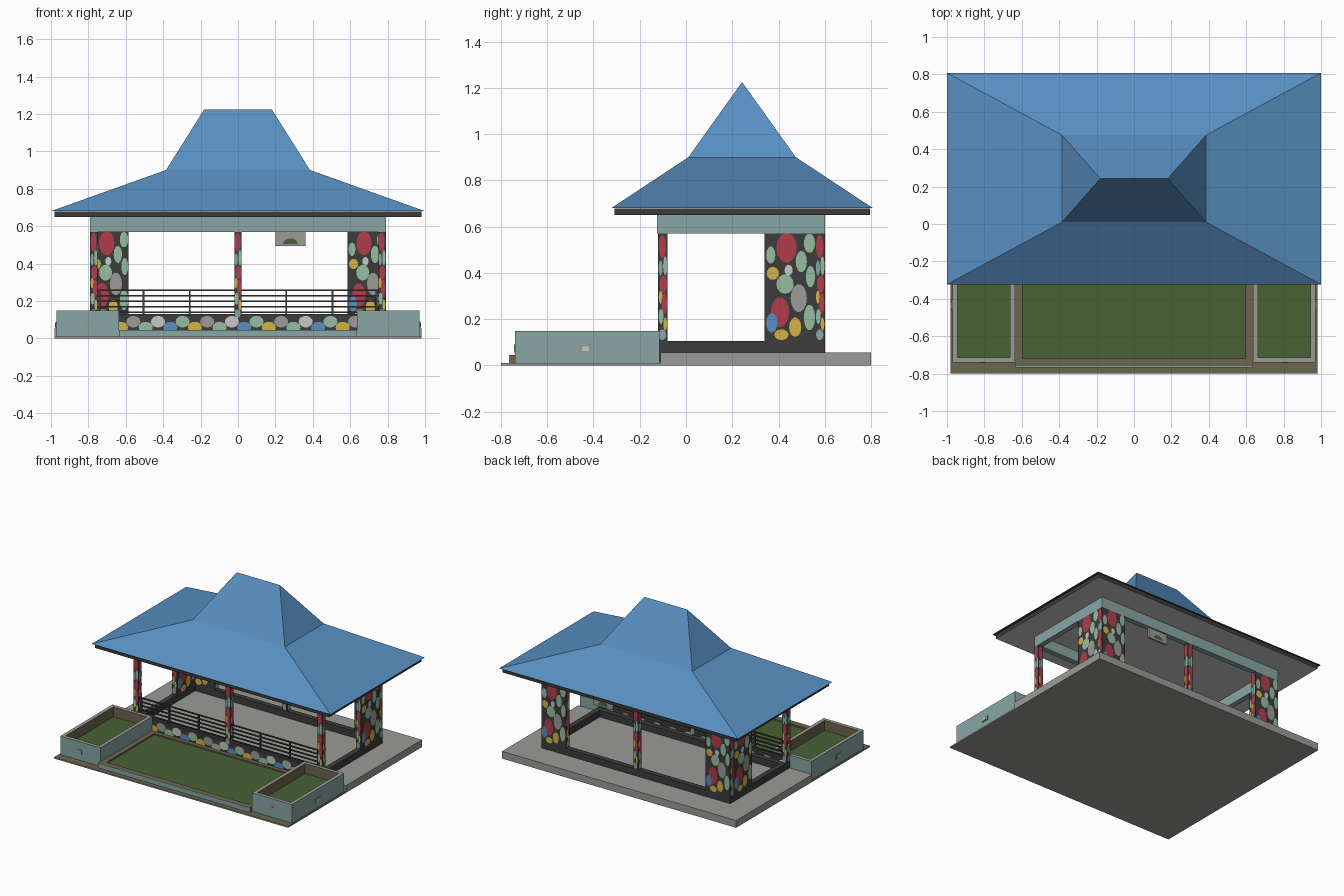
import bpy, bmesh
from math import sin, cos, pi
from mathutils import Vector

cube = bpy.data.objects.get("Cube")
if cube:
    bpy.data.objects.remove(cube, do_unlink=True)

# Palette, given as sRGB bytes and stored as linear values
PALETTE = {
    "blue": (88, 143, 193), "charcoal": (60, 60, 60), "teal": (136, 166, 165),
    "concrete": (155, 156, 151), "grass": (72, 98, 52), "soil": (110, 101, 79),
    "red": (178, 60, 75), "pale_green": (150, 190, 160), "yellow": (212, 180, 70),
    "off_white": (200, 200, 200),
}
NAMES = list(PALETTE)
MATS = []
for name, rgb in PALETTE.items():
    m = bpy.data.materials.new(name)
    m.use_nodes = True
    col = [((c / 255 + 0.055) / 1.055) ** 2.4 for c in rgb] + [1]
    m.diffuse_color = col
    m.node_tree.nodes["Principled BSDF"].inputs["Base Color"].default_value = col
    MATS.append(m)


def finish(name, bm):
    me = bpy.data.meshes.new(name)
    bm.to_mesh(me)
    bm.free()
    for m in MATS:
        me.materials.append(m)
    ob = bpy.data.objects.new(name, me)
    bpy.context.collection.objects.link(ob)
    return ob


def rect(bm, x0, x1, y0, y1, z):
    return [bm.verts.new(p) for p in ((x0, y0, z), (x1, y0, z), (x1, y1, z), (x0, y1, z))]


def bridge(bm, a, b, color):
    for i in range(4):
        j = (i + 1) % 4
        bm.faces.new((a[i], a[j], b[j], b[i])).material_index = NAMES.index(color)


def cap(bm, loop, color, down=False):
    f = bm.faces.new(loop[::-1] if down else loop)
    f.material_index = NAMES.index(color)


def add_box(bm, x0, x1, y0, y1, z0, z1, color, top=None, bottom=None):
    a, b = rect(bm, x0, x1, y0, y1, z0), rect(bm, x0, x1, y0, y1, z1)
    bridge(bm, a, b, color)
    cap(bm, b, top or color)
    cap(bm, a, bottom or color, True)


def box(name, *args, **kw):
    bm = bmesh.new()
    add_box(bm, *args, **kw)
    return finish(name, bm)


def ring(name, x0, x1, y0, y1, z0, z1, t, outer, top, inner):
    """Open rectangular frame with wall thickness t."""
    bm = bmesh.new()
    inside = (x0 + t, x1 - t, y0 + t, y1 - t)
    a, b = rect(bm, x0, x1, y0, y1, z0), rect(bm, x0, x1, y0, y1, z1)
    c, d = rect(bm, *inside, z1), rect(bm, *inside, z0)
    for p, q, color in ((a, b, outer), (b, c, top), (c, d, inner), (d, a, outer)):
        bridge(bm, p, q, color)
    return finish(name, bm)


# Mosaic layouts: u, v, half width, half height as fractions of a panel
WIDE = [
    (.43, .87, .20, .14, "red"), (.12, .80, .09, .08, "pale_green"),
    (.88, .91, .11, .09, "pale_green"), (.72, .74, .11, .10, "pale_green"),
    (.16, .63, .12, .06, "yellow"), (.47, .66, .08, .05, "off_white"),
    (.40, .53, .17, .09, "pale_green"), (.90, .60, .09, .10, "pale_green"),
    (.67, .40, .16, .13, "concrete"), (.30, .27, .18, .14, "red"),
    (.14, .17, .11, .09, "blue"), (.60, .13, .12, .09, "yellow"),
    (.88, .22, .11, .12, "pale_green"), (.33, .06, .14, .05, "yellow"),
]
NARROW = [
    (.45, .88, .40, .11, "red"), (.75, .70, .22, .09, "pale_green"),
    (.25, .68, .22, .07, "teal"), (.55, .53, .40, .08, "red"),
    (.25, .41, .20, .06, "yellow"), (.65, .35, .30, .10, "red"),
    (.30, .23, .26, .07, "pale_green"), (.75, .16, .20, .06, "yellow"),
    (.45, .06, .40, .05, "teal"),
]
CYCLE = ("blue", "pale_green", "yellow", "concrete", "pale_green", "off_white")
STRIP = [((k + .5) / 24, .35 + .28 * (k % 2), .024, .28, CYCLE[k % 6]) for k in range(24)]


def mosaic(name, x0, x1, y0, y1, z0, z1):
    """Dark block with flat coloured stones on all four sides."""
    bm = bmesh.new()
    add_box(bm, x0, x1, y0, y1, z0, z1, "charcoal")
    mid = Vector(((x0 + x1) / 2, (y0 + y1) / 2, z0))
    for side in range(4):
        a = side * pi / 2
        n, u = Vector((cos(a), sin(a), 0)), Vector((-sin(a), cos(a), 0))
        depth, width = (x1 - x0, y1 - y0) if side % 2 == 0 else (y1 - y0, x1 - x0)
        stones = NARROW if width < .1 else WIDE if width < 1 else STRIP
        if z1 - z0 < .2 and width < .1:
            continue
        for k, (cu, cv, ru, rv, color) in enumerate(stones):
            base = mid + n * (depth / 2 + .0015 + .0002 * k)
            loop = []
            for s in range(14):
                t = 2 * pi * s / 14
                pu = min(1, max(0, cu + ru * cos(t)))
                pv = min(1, max(0, cv + rv * sin(t)))
                loop.append(bm.verts.new(base + u * (pu - .5) * width + Vector((0, 0, pv * (z1 - z0)))))
            cap(bm, loop, color)
    return finish(name, bm)


# Ground and floor
box("floor_slab", -.98, .98, -.11, .80, 0, .055, "concrete")
box("garden_base", -.98, .98, -.80, -.11, 0, .01, "concrete", top="soil")
ring("floor_curb", -.79, .79, -.08, .60, .055, .105, .04, "charcoal", "charcoal", "charcoal")

# Lawn with a low border
ring("lawn_border", -.635, .635, -.76, -.11, .01, .045, .04, "soil", "soil", "soil")
box("lawn_border_face", -.635, .635, -.766, -.76, .005, .045, "teal")
box("lawn", -.60, .60, -.72, -.12, .01, .035, "grass")

# Raised planters with small square lamps
for s, side in ((-1, "right"), (1, "left")):
    x0, x1 = sorted((s * .635, s * .97))
    ring(side + "_planter", x0, x1, -.74, -.115, .01, .15, .027, "teal", "concrete", "soil")
    box(side + "_planter_grass", x0 + .02, x1 - .02, -.72, -.13, .01, .075, "grass")
    box(side + "_front_lamp", s * .81 - .02, s * .81 + .02, -.744, -.74, .055, .09, "concrete")
    lx = sorted((s * .97, s * .975))
    box(side + "_side_lamp", *lx, -.465, -.405, .055, .09, "concrete")
    lx = sorted((s * .97, s * .978))
    box(side + "_side_lamp_glass", *lx, -.45, -.42, .062, .083, "off_white")

# Mosaic wall, posts and L-shaped back corners
mosaic("front_low_wall", -.79, .79, -.118, -.08, .02, .13)
for x, label in ((-.77, "right"), (0, "center"), (.77, "left")):
    mosaic(label + "_front_post", x - .02, x + .02, -.12, -.08, .105, .57)
mosaic("center_back_post", -.02, .02, .56, .60, .105, .57)
for s, side in ((-1, "right"), (1, "left")):
    mosaic(side + "_corner_back_wall", *sorted((s * .585, s * .79)), .56, .60, .105, .57)
    mosaic(side + "_corner_side_wall", *sorted((s * .75, s * .79)), .34, .56, .105, .57)

# Front railing
bm = bmesh.new()
for k in range(5):
    z = .14 + k * .029
    add_box(bm, -.75, .75, -.105, -.095, z - .004, z + .004, "charcoal")
for x in (-.74, -.505, -.258, .258, .505, .74):
    add_box(bm, x - .005, x + .005, -.106, -.094, .12, .26, "charcoal")
finish("front_railing", bm)

# Hanging sign with a green mound on both sides
box("sign_board", .20, .36, .575, .59, .493, .57, "concrete")
bm = bmesh.new()
for y, d in ((.573, 1), (.592, -1)):
    cap(bm, [bm.verts.new((.28 + d * .04 * cos(pi * k / 8), y, .505 + .03 * sin(pi * k / 8)))
             for k in range(9)], "grass")
finish("sign_mound", bm)

# Beams, eaves and two-pitch hipped roof
ring("beam_frame", -.79, .79, -.125, .60, .57, .652, .04, "teal", "teal", "teal")
box("eave_board", -.98, .98, -.31, .795, .65, .678, "charcoal", bottom="off_white")
bm = bmesh.new()
eave = rect(bm, -1, 1, -.323, .808, .68)
waist = rect(bm, -.385, .385, .01, .475, .90)
ends = [bm.verts.new((x, .2425, 1.225)) for x in (-.18, .18)]
cap(bm, eave, "charcoal", True)
bridge(bm, eave, waist, "blue")
for loop in ((waist[0], waist[1], ends[1], ends[0]), (waist[1], waist[2], ends[1]),
             (waist[2], waist[3], ends[0], ends[1]), (waist[3], waist[0], ends[0])):
    cap(bm, loop, "blue")
finish("roof", bm)
